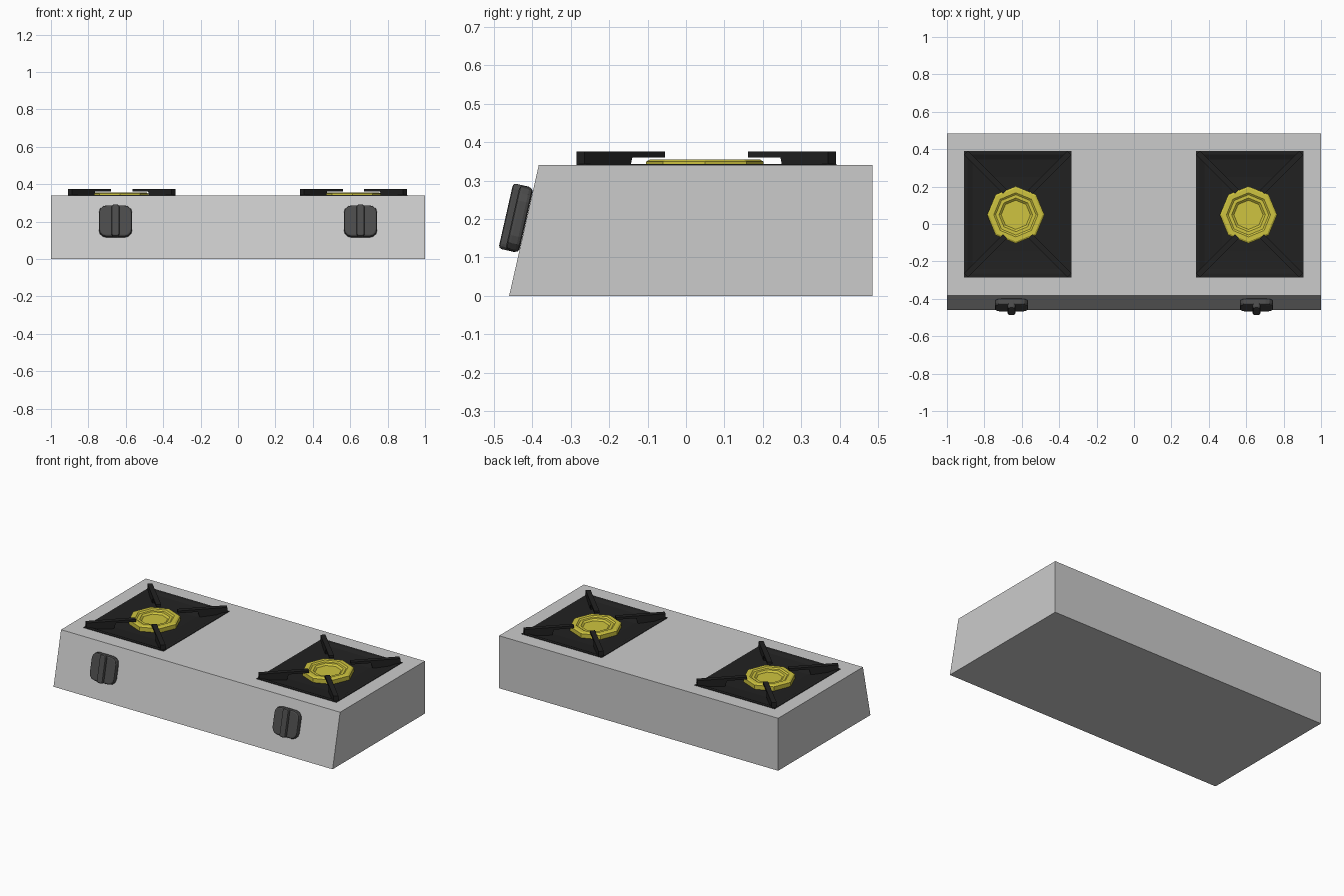
import bpy, bmesh, math
from mathutils import Matrix, Vector

if "Cube" in bpy.data.objects:
    bpy.data.objects.remove(bpy.data.objects["Cube"])


def material(name, rgb):
    m = bpy.data.materials.new(name)
    m.diffuse_color = (*rgb, 1)
    m.use_nodes = True
    m.node_tree.nodes["Principled BSDF"].inputs["Base Color"].default_value = m.diffuse_color
    return m


black = material("black_enamel", (0.015, 0.015, 0.015))
brass = material("brass", (0.62, 0.55, 0.05))
dark = material("dark_plastic", (0.07, 0.07, 0.07))


def finish(name, bm, mat=None):
    bmesh.ops.recalc_face_normals(bm, faces=bm.faces)
    me = bpy.data.meshes.new(name)
    bm.to_mesh(me)
    bm.free()
    ob = bpy.data.objects.new(name, me)
    bpy.context.collection.objects.link(ob)
    if mat:
        me.materials.append(mat)
    return ob


def loft(name, rings, mat, cap_start=False):
    """Skin closed rings of points and cap the last one."""
    bm = bmesh.new()
    loops = [[bm.verts.new(p) for p in r] for r in rings]
    n = len(loops[0])
    for a, b in zip(loops, loops[1:]):
        for i in range(n):
            j = (i + 1) % n
            bm.faces.new((a[i], a[j], b[j], b[i]))
    bm.faces.new(loops[-1])
    if cap_start:
        bm.faces.new(loops[0])
    return finish(name, bm, mat)


def rect(cx, cy, hx, hy, z):
    return [(cx + sx * hx, cy + sy * hy, z)
            for sx, sy in ((-1, -1), (1, -1), (1, 1), (-1, 1))]


def octagon(cx, cy, r, z):
    return [(cx + r * math.cos(k * math.pi / 4),
             cy + r * math.sin(k * math.pi / 4), z) for k in range(8)]


# Body: slanted-front profile along x
profile = [(-0.46, 0), (0.485, 0), (0.485, 0.34), (-0.383, 0.34)]
body = loft("stove_body", [[(x, y, z) for y, z in profile] for x in (-1, 1)],
            None, cap_start=True)

CY, HX, HY = 0.053, 0.287, 0.338
TIP = 0.295   # arm length along its diagonal
for side, cx, bx in (("left", -0.622, -0.632), ("right", 0.618, 0.612)):
    # Pocket for the drip tray
    cutter = loft("pocket_cutter", [rect(cx, CY, HX - 0.008, HY - 0.008, z)
                                    for z in (0.30, 0.40)], None, True)
    cutter.hide_render = True
    mod = body.modifiers.new("pocket", 'BOOLEAN')
    mod.operation = 'DIFFERENCE'
    mod.object = cutter
    bpy.context.view_layer.objects.active = body
    bpy.ops.object.modifier_apply(modifier=mod.name)
    bpy.data.objects.remove(cutter)

    # Shallow drip tray
    tray = [(0, 0.338), (0, 0.343), (0.02, 0.343), (0.045, 0.332), (0.14, 0.322)]
    loft(side + "_drip_tray",
         [rect(cx, CY, HX - d, HY - d, z) for d, z in tray], black)

    # Octagonal burner with a sunken centre
    steps = [(0.153, 0.315), (0.153, 0.349), (0.143, 0.355), (0.118, 0.355),
             (0.108, 0.348), (0.09, 0.348), (0.078, 0.338)]
    loft(side + "_burner", [octagon(bx, CY - 0.004, r, z) for r, z in steps],
         brass, True)

    # Four pan support arms running in from the corners at 45 degrees
    shape = [(0, 0.326), (0.165, 0.326), (0.175, 0.36), (TIP, 0.36),
             (TIP, 0.375), (0, 0.375)]
    for sx in (-1, 1):
        for sy in (-1, 1):
            start = Vector((cx + sx * (HX - 0.011), CY + sy * (HY - 0.011), 0))
            along = Vector((-sx, -sy, 0)).normalized()
            across = Vector((along.y, -along.x, 0))
            loft(side + "_pan_support_arm",
                 [[start + along * d + across * w + Vector((0, 0, z))
                   for d, z in shape] for w in (-0.015, 0.015)], black, True)


def block(bm, size, centre, corner, edge):
    """Box with rounded outline, then softened rims."""
    part = bmesh.new()
    bmesh.ops.create_cube(part, size=1, matrix=Matrix.Translation(centre)
                          @ Matrix.Diagonal((*size, 1)))
    uprights = [e for e in part.edges
                if abs(e.verts[0].co.z - e.verts[1].co.z) > 1e-4]
    bmesh.ops.bevel(part, geom=uprights, offset=corner, segments=3,
                    profile=0.5, affect='EDGES')
    rims = [e for e in part.edges
            if abs(e.verts[0].co.z - e.verts[1].co.z) < 1e-4]
    bmesh.ops.bevel(part, geom=rims, offset=edge, segments=2,
                    profile=0.5, affect='EDGES')
    me = bpy.data.meshes.new("temp")
    part.to_mesh(me)
    part.free()
    bm.from_mesh(me)
    bpy.data.meshes.remove(me)


# Control knobs: rounded square base with a grip ridge, tilted with the panel
tilt = math.atan2(0.077, 0.34)
for side, kx in (("left", -0.655), ("right", 0.655)):
    bm = bmesh.new()
    block(bm, (0.178, 0.172, 0.036), (0, 0, 0.02), 0.04, 0.01)
    block(bm, (0.042, 0.174, 0.05), (0, 0, 0.031), 0.014, 0.008)
    knob = finish(side + "_knob", bm, dark)
    knob.location = (kx, -0.414, 0.196)
    knob.rotation_euler = (math.pi / 2 - tilt, 0, 0)
